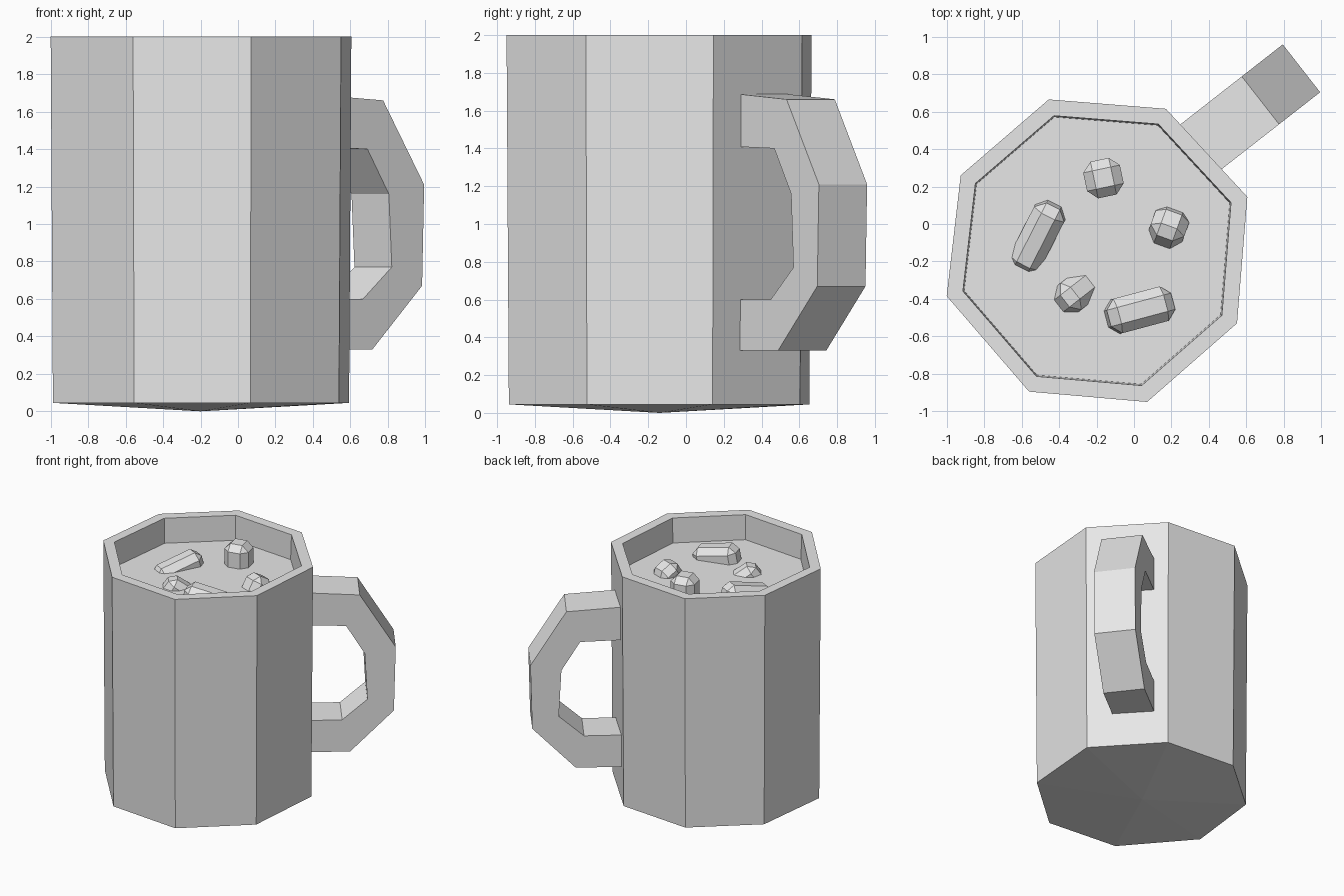
import bpy
import bmesh
from math import radians
from mathutils import Matrix, Vector

cube = bpy.data.objects.get("Cube")
if cube:
    bpy.data.objects.remove(cube, do_unlink=True)

GREY = (0.8, 0.8, 0.8, 1.0)
grey = bpy.data.materials.new("plain_grey")
grey.use_nodes = True
grey.diffuse_color = GREY
grey.node_tree.nodes["Principled BSDF"].inputs["Base Color"].default_value = GREY


def add_object(name, bm):
    bmesh.ops.recalc_face_normals(bm, faces=bm.faces)
    mesh = bpy.data.meshes.new(name)
    bm.to_mesh(mesh)
    bm.free()
    mesh.materials.append(grey)
    obj = bpy.data.objects.new(name, mesh)
    bpy.context.scene.collection.objects.link(obj)
    return obj


def bridge(bm, a, b):
    """Join two closed rings of vertices with quads."""
    for i in range(len(a)):
        j = (i + 1) % len(a)
        bm.faces.new((a[i], a[j], b[j], b[i]))


# Slightly uneven eight-sided outline shared by the cup and the drink
CENTRE = Vector((-0.20, -0.14))
OUTLINE = [Vector(p) for p in (
    (0.605, 0.145), (0.17, 0.615), (-0.455, 0.665), (-0.925, 0.26),
    (-1.0, -0.385), (-0.56, -0.895), (0.07, -0.95), (0.55, -0.53))]


def ring(bm, scale, z):
    return [bm.verts.new((*(CENTRE + (p - CENTRE) * scale), z)) for p in OUTLINE]


# Cup: shallow pointed base, outer wall, rim, inner wall and floor
bm = bmesh.new()
rings = [ring(bm, s, z) for s, z in
         ((0.985, 0.045), (1.0, 2.0), (0.892, 2.0), (0.883, 1.79), (0.86, 0.2))]
for lower, upper in zip(rings, rings[1:]):
    bridge(bm, lower, upper)
tip = bm.verts.new((CENTRE.x, CENTRE.y, 0))
for i, v in enumerate(rings[0]):
    bm.faces.new((tip, rings[0][(i + 1) % 8], v))
bm.faces.new(rings[-1])
add_object("cup", bm)

# Drink surface
bm = bmesh.new()
face = bm.faces.new(ring(bm, 0.883, 1.79))
drink = add_object("drink_surface", bm)

# Handle: square section swept round a faceted loop (distance from wall, height)
OUTER = ((-0.04, 1.69), (0.406, 1.66), (0.684, 1.21),
         (0.67, 0.67), (0.333, 0.33), (-0.04, 0.33))
INNER = ((-0.04, 1.41), (0.30, 1.40), (0.445, 1.16),
         (0.465, 0.77), (0.27, 0.60), (-0.04, 0.60))
HALF_WIDTH = 0.162
bm = bmesh.new()
sections = []
for o, n in zip(OUTER, INNER):
    corners = ((o, -1), (o, 1), (n, 1), (n, -1))
    sections.append([bm.verts.new((p[0], s * HALF_WIDTH, p[1])) for p, s in corners])
for a, b in zip(sections, sections[1:]):
    bridge(bm, a, b)
bm.faces.new(sections[0])
bm.faces.new(sections[-1])
handle = add_object("handle", bm)
handle.location = (0.355, 0.41, 0)
handle.rotation_euler.z = radians(38)

# Marshmallows: bevelled blocks bobbing at different tilts
# (centre, heading, elevation, length, width)
MARSHMALLOWS = (
    ((-0.163, 0.245, 1.85), 12, 90, 0.24, 0.20),
    ((-0.515, -0.07, 1.77), 63, 14, 0.40, 0.18),
    ((0.03, -0.46, 1.80), 195, 10, 0.36, 0.19),
    ((-0.29, -0.35, 1.73), 218, 35, 0.30, 0.18),
    ((0.18, -0.03, 1.76), 70, 60, 0.24, 0.19),
)
for n, (centre, heading, elevation, length, width) in enumerate(MARSHMALLOWS, 1):
    bm = bmesh.new()
    bmesh.ops.create_cube(bm, size=1, matrix=Matrix.Diagonal((width, width, length, 1)))
    block = add_object(f"marshmallow_{n}", bm)
    block.location = centre
    block.rotation_euler = (0, radians(90 - elevation), radians(heading))
    bevel = block.modifiers.new("soft_corners", "BEVEL")
    bevel.width = 0.05
    bevel.segments = 1
    bevel.limit_method = "NONE"
